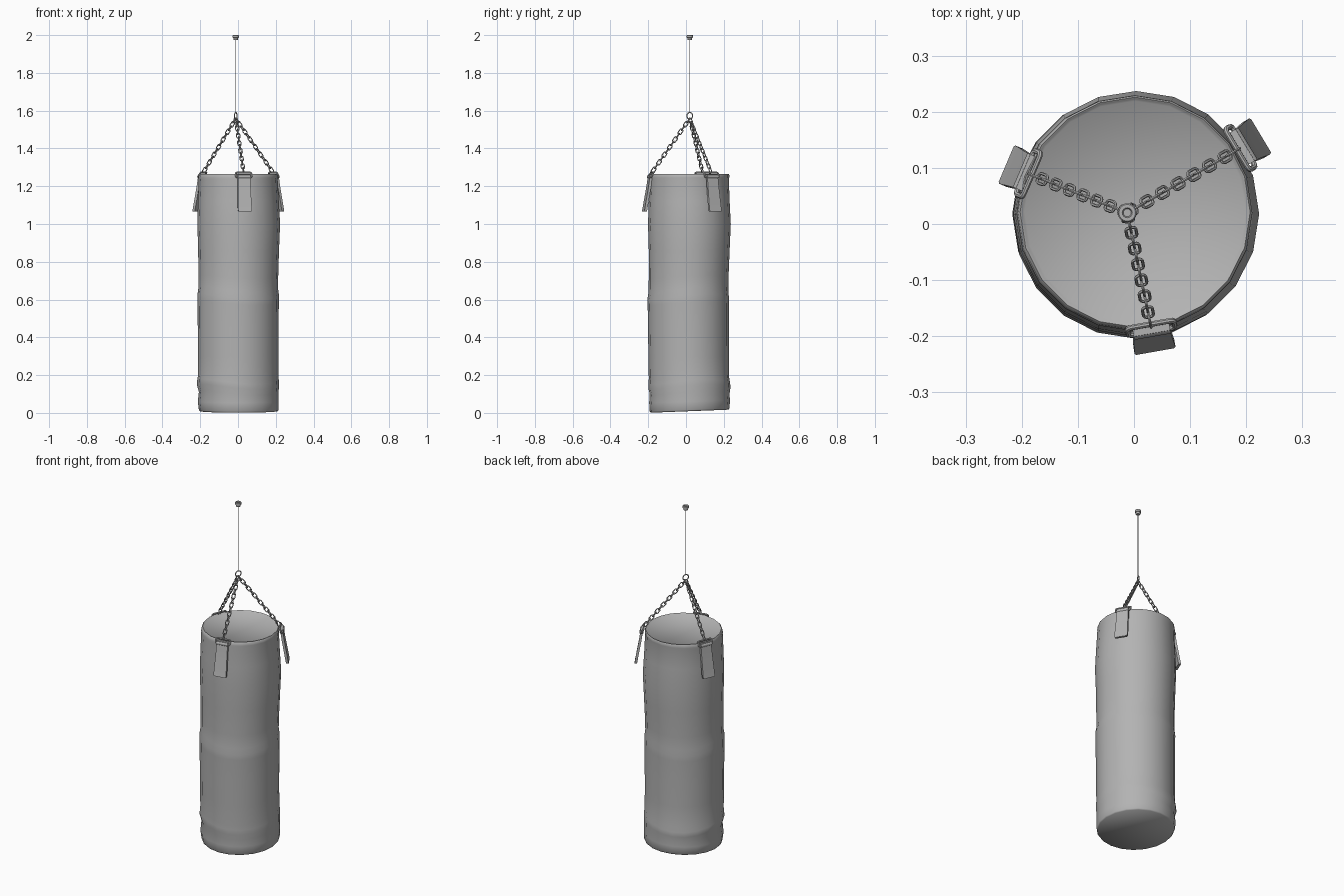
import bpy, bmesh
from math import sin, cos, pi, radians
from mathutils import Vector, Matrix

if "Cube" in bpy.data.objects:
    bpy.data.objects.remove(bpy.data.objects["Cube"])

grey = bpy.data.materials.new("dark_grey")
grey.diffuse_color = (0.45, 0.45, 0.45, 1)
grey.use_nodes = True
grey.node_tree.nodes["Principled BSDF"].inputs["Base Color"].default_value = grey.diffuse_color


def finish(name, bm, angle=40):
    bmesh.ops.recalc_face_normals(bm, faces=bm.faces)
    me = bpy.data.meshes.new(name)
    bm.to_mesh(me)
    bm.free()
    me.materials.append(grey)
    ob = bpy.data.objects.new(name, me)
    bpy.context.collection.objects.link(ob)
    bpy.ops.object.select_all(action='DESELECT')
    bpy.context.view_layer.objects.active = ob
    ob.select_set(True)
    bpy.ops.object.shade_smooth_by_angle(angle=radians(angle))
    return ob


def bridge(bm, rings, closed=False):
    n = len(rings[0])
    pairs = list(zip(rings, rings[1:]))
    if closed:
        pairs.append((rings[-1], rings[0]))
    for a, b in pairs:
        for i in range(n):
            j = (i + 1) % n
            bm.faces.new((a[i], a[j], b[j], b[i]))


def rounded_loop(bm, length, width, corner, wire, mat, steps=3, sides=6):
    """Wire loop shaped as a rounded rectangle in local XY."""
    rings = []
    for k, (sx, sy) in enumerate(((1, 1), (-1, 1), (-1, -1), (1, -1))):
        c = Vector((sx * (length / 2 - corner), sy * (width / 2 - corner), 0))
        for s in range(steps + 1):
            a = (k + s / steps) * pi / 2
            out = Vector((cos(a), sin(a), 0))
            rings.append([bm.verts.new(mat @ (
                c + out * (corner + wire * cos(2 * pi * t / sides))
                + Vector((0, 0, wire * sin(2 * pi * t / sides)))))
                for t in range(sides)])
    bridge(bm, rings, True)
    bmesh.ops.remove_doubles(bm, verts=bm.verts, dist=1e-5)


def lathe(bm, profile, centre, seg):
    rings = [[bm.verts.new((centre[0] + r * cos(2 * pi * i / seg),
                            centre[1] + r * sin(2 * pi * i / seg), z))
              for i in range(seg)] for r, z in profile]
    bridge(bm, rings)
    bm.faces.new(rings[0])
    bm.faces.new(rings[-1])


# Bag body: z, centre x, centre y, radius, tilt in y, waviness of height
SEG = 20
body = [
    (0.009, 0.004, 0.019, 0.206, 0.016, 0),
    (0.016, 0.004, 0.019, 0.211, 0.016, 0),
    (0.060, 0.001, 0.019, 0.214, 0.014, 0),
    (0.105, 0.004, 0.019, 0.211, 0, 0.012),
    (0.138, 0.000, 0.018, 0.217, 0, 0.014),
    (0.165, 0.000, 0.018, 0.216, 0, 0.014),
    (0.190, 0.001, 0.016, 0.213, 0, 0.012),
    (0.300, 0.001, 0.014, 0.213, 0, 0),
    (0.450, 0.001, 0.013, 0.214, 0, 0),
    (0.580, 0.001, 0.012, 0.215, 0, 0.010),
    (0.615, 0.001, 0.012, 0.216, 0, 0.016),
    (0.650, 0.001, 0.013, 0.211, 0, 0.016),
    (0.720, 0.002, 0.014, 0.211, 0, 0.008),
    (0.860, 0.003, 0.017, 0.214, 0, 0),
    (1.000, 0.004, 0.018, 0.219, 0, 0),
    (1.120, 0.002, 0.017, 0.214, 0, 0),
    (1.235, 0.001, 0.018, 0.209, 0, 0),
    (1.245, 0.001, 0.019, 0.210, 0, 0),
    (1.260, 0.002, 0.020, 0.209, 0, 0),
    (1.265, 0.002, 0.021, 0.205, 0, 0),
    (1.263, 0.002, 0.022, 0.201, 0, 0),
    (1.259, 0.002, 0.022, 0.197, 0, 0),
]
bm = bmesh.new()
rings = []
for z, cx, cy, r, tilt, wave in body:
    ring = []
    for i in range(SEG):
        a = 2 * pi * i / SEG + pi / 2
        zz = z + 0.5 * tilt * sin(a) + wave * sin(2 * a + 0.6)
        ring.append(bm.verts.new((cx + r * cos(a), cy + r * sin(a), max(zz, 0))))
    rings.append(ring)
bridge(bm, rings)
bm.faces.new(rings[0])
bm.faces.new(rings[-1])
finish("bag", bm, 60)

# Hanging point
HUB = Vector((-0.012, 0.020, 1.558))

# Ceiling cap and cable
bm = bmesh.new()
lathe(bm, [(0.011, 1.974), (0.013, 1.977), (0.013, 1.985), (0.017, 1.987),
           (0.017, 1.998), (0.015, 2.0), (0.009, 2.0), (0.007, 1.996)], HUB, 16)
finish("ceiling_cap", bm)
bm = bmesh.new()
lathe(bm, [(0.002, 1.588), (0.002, 1.98)], HUB, 8)
finish("cable", bm)

# Upright ring joining the chains
bm = bmesh.new()
upright = (Matrix.Translation((HUB.x, HUB.y, 1.573)) @ Matrix.Rotation(radians(-25), 4, 'Z')
           @ Matrix.Rotation(pi / 2, 4, 'Y'))
rounded_loop(bm, 0.034, 0.034, 0.017, 0.003, upright, 5, 8)
finish("hanging_ring", bm)

# Three straps, each with its buckle and chain: buckle centre and facing angle
mounts = [((-0.191, 0.091), 157), ((0.192, 0.137), 31), ((0.031, -0.188), -80)]
strap_path = [(0.000, 1.262, 0.066), (0.004, 1.235, 0.066), (0.009, 1.20, 0.067),
              (0.016, 1.16, 0.069), (0.024, 1.115, 0.072), (0.031, 1.075, 0.074),
              (0.033, 1.067, 0.068)]
for k, ((x, y), deg) in enumerate(mounts, 1):
    base = Matrix.Translation((x, y, 0)) @ Matrix.Rotation(radians(deg), 4, 'Z')

    # Flared strap
    bm = bmesh.new()
    rings = []
    for o, z, w in strap_path:
        h = w / 2
        rings.append([bm.verts.new(base @ Vector(p)) for p in
                      ((o - 0.007, -h, z), (o + 0.007, -h, z),
                       (o + 0.007, h, z), (o - 0.007, h, z))])
    bridge(bm, rings)
    bm.faces.new(rings[0])
    bm.faces.new(rings[-1])
    # Rolled loop at the top of the strap
    bmesh.ops.create_cone(bm, cap_ends=True, segments=12, radius1=0.011, radius2=0.011,
                          depth=0.066, matrix=base @ Matrix.Translation((0.002, 0, 1.25))
                          @ Matrix.Rotation(pi / 2, 4, 'X'))
    finish(f"strap_{k}", bm)

    # Rectangular buckle leaning toward the hanging ring
    bm = bmesh.new()
    lean = base @ Matrix.Translation((-0.003, 0, 1.260)) @ Matrix.Rotation(radians(62), 4, 'Y')
    rounded_loop(bm, 0.028, 0.084, 0.007, 0.005, lean, 3, 8)
    finish(f"buckle_{k}", bm)

    # Chain of alternating links
    bm = bmesh.new()
    start = base @ Vector((-0.010, 0, 1.276))
    span = HUB - start
    ax = span.normalized()
    ay = Vector((0, 0, 1)).cross(ax).normalized()
    az = ax.cross(ay)
    count = 14
    pitch = span.length / count
    frame = Matrix((ax, ay, az)).transposed().to_4x4()
    for i in range(count):
        m = (Matrix.Translation(start + ax * pitch * (i + 0.5)) @ frame
             @ Matrix.Rotation(pi / 2 * ((i + 1) % 2), 4, 'X'))
        rounded_loop(bm, pitch + 0.006, 0.018, 0.007, 0.0028, m)
    finish(f"chain_{k}", bm)
